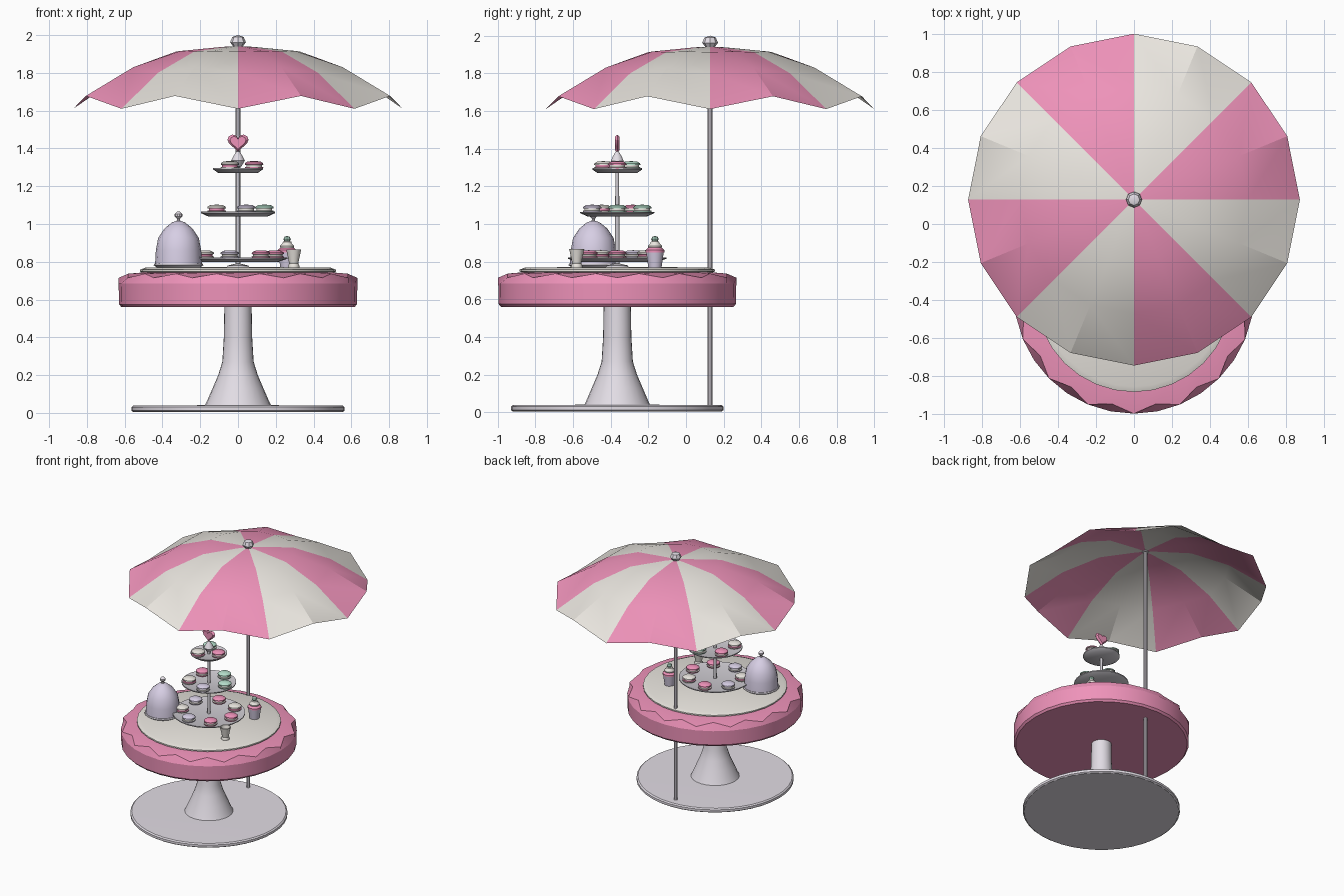
import bpy, bmesh, math
from math import sin, cos, pi, radians

if "Cube" in bpy.data.objects:
    bpy.data.objects.remove(bpy.data.objects["Cube"])

CY = -0.365   # table axis
UY = 0.128    # parasol axis


def mat(name, rgb):
    m = bpy.data.materials.new(name)
    m.diffuse_color = (*rgb, 1)
    m.use_nodes = True
    m.node_tree.nodes["Principled BSDF"].inputs["Base Color"].default_value = m.diffuse_color
    return m


PINK = mat("pink", (0.86, 0.29, 0.49))
CREAM = mat("cream", (0.82, 0.79, 0.74))
LILAC = mat("lilac", (0.68, 0.62, 0.78))
PALE = mat("pale_lilac", (0.76, 0.72, 0.78))
MINT = mat("mint", (0.48, 0.76, 0.62))
SILVER = mat("silver", (0.62, 0.60, 0.64))


def finish(name, bm, mats, smooth=35):
    bmesh.ops.remove_doubles(bm, verts=bm.verts, dist=1e-5)
    bmesh.ops.recalc_face_normals(bm, faces=bm.faces)
    me = bpy.data.meshes.new(name)
    bm.to_mesh(me)
    bm.free()
    ob = bpy.data.objects.new(name, me)
    bpy.context.collection.objects.link(ob)
    for m in mats:
        me.materials.append(m)
    if smooth:
        bpy.ops.object.select_all(action='DESELECT')
        ob.select_set(True)
        bpy.context.view_layer.objects.active = ob
        bpy.ops.object.shade_smooth_by_angle(angle=radians(smooth))
    return ob


def rings(bm, loops, colour=lambda i, j: 0):
    """Skin successive closed loops of points."""
    vs = [[bm.verts.new(p) for p in loop] for loop in loops]
    n = len(loops[0])
    for i in range(len(vs) - 1):
        for j in range(n):
            k = (j + 1) % n
            f = bm.faces.new((vs[i][j], vs[i][k], vs[i + 1][k], vs[i + 1][j]))
            f.material_index = colour(i, j)


def lathe(name, prof, x, y, m, n=24, smooth=35, bands=None):
    """Revolve (radius, z) points about a vertical axis; bands pick materials."""
    bm = bmesh.new()
    loops = [[(x + r * cos(2 * pi * j / n), y + r * sin(2 * pi * j / n), z)
              for j in range(n)] for r, z in prof]
    rings(bm, loops, lambda i, j: bands[i] if bands else 0)
    return finish(name, bm, m if isinstance(m, list) else [m], smooth)


# pedestal: base disc and flared column
lathe("base_disc", [(0, 0.005), (0.555, 0.005), (0.565, 0.012), (0.565, 0.03), (0.555, 0.038), (0, 0.042)],
      0, CY, PALE, 40)
lathe("pedestal_column", [(0, 0.04), (0.175, 0.04), (0.165, 0.06), (0.135, 0.13), (0.105, 0.2), (0.083, 0.27),
                          (0.075, 0.4), (0.072, 0.57), (0, 0.57)], 0, CY, PALE, 24)

# pink table drum with a scalloped upper rim
bm = bmesh.new()
N = 32
drum = []
for r, z, dr, dz in [(0, 0.56, 0, 0), (0.617, 0.56, 0, 0), (0.63, 0.575, 0, 0), (0.632, 0.685, 0, 0),
                     (0.632, 0.715, -0.04, 0.022), (0.52, 0.742, 0, 0), (0, 0.745, 0, 0)]:
    loop = []
    for j in range(N):
        a, s = 2 * pi * j / N, j % 2
        q = r + dr * s
        loop.append((q * cos(a), CY + q * sin(a), z + dz * s))
    drum.append(loop)
rings(bm, drum)
finish("table_drum", bm, [PINK], 25)

# cream table top
lathe("table_top", [(0, 0.74), (0.5, 0.74), (0.518, 0.748), (0.518, 0.758), (0.49, 0.769), (0, 0.773)],
      0, CY, CREAM, 32)

# parasol: pole, striped canopy with sagging rim, finial
lathe("parasol_pole", [(0, 0.03), (0.014, 0.03), (0.014, 1.94), (0, 1.94)], 0, UY, PALE, 10)
bm = bmesh.new()
canopy = []
for r, z, lift in [(0, 1.942, 0), (0.08, 1.938, 0), (0.33, 1.912, 0.004), (0.6, 1.80, 0.03), (0.872, 1.61, 0.068)]:
    canopy.append([(r * cos(pi * j / 8), UY + r * sin(pi * j / 8), z + lift * (j % 2)) for j in range(16)])
rings(bm, canopy, lambda i, j: (j // 2) % 2)
finish("parasol_canopy", bm, [PINK, CREAM], 25)
lathe("parasol_finial", [(0, 1.93), (0.022, 1.935), (0.042, 1.962), (0.03, 1.99), (0, 2.0)], 0, UY, PALE, 8)

# three-tier cake stand
lathe("stand_rod", [(0, 0.77), (0.06, 0.77), (0.055, 0.78), (0.012, 0.79), (0.01, 1.31), (0, 1.31)],
      0, CY, SILVER, 12)
lathe("stand_finial", [(0, 1.30), (0.018, 1.305), (0.036, 1.335), (0.024, 1.36), (0.008, 1.385), (0, 1.385)],
      0, CY, PALE, 10)


def plate(name, r, z):
    lathe(name, [(0, z - 0.012), (r * 0.8, z - 0.012), (r, z + 0.006), (r, z + 0.013), (r * 0.85, z + 0.003),
                 (0, z + 0.003)], 0, CY, SILVER, 24)


def macaron(name, x, y, z, m):
    lathe(name, [(0, z), (0.036, z), (0.048, z + 0.007), (0.049, z + 0.015), (0.041, z + 0.017),
                 (0.041, z + 0.026), (0.049, z + 0.028), (0.048, z + 0.036), (0.034, z + 0.045), (0, z + 0.048)],
          x * 1.0, y, [m, CREAM if m != CREAM else PINK], 12, 40, [0, 0, 0, 1, 1, 1, 0, 0, 0])


tiers = [("lower", 0.262, 0.81, 0.195, [PINK, CREAM, PINK, LILAC, CREAM, LILAC, PINK]),
         ("middle", 0.197, 1.052, 0.14, [MINT, MINT, PINK, CREAM, LILAC]),
         ("upper", 0.132, 1.283, 0.085, [PINK, MINT, CREAM])]
for name, pr, z, mr, cols in tiers:
    plate(name + "_plate", pr, z)
    for k, m in enumerate(cols):
        a = 2 * pi * k / len(cols)
        macaron(f"{name}_macaron_{k + 1}", mr * cos(a), CY + mr * sin(a), z + 0.003, m)

# heart topper: puffy outline
bm = bmesh.new()
heart = []
for y, s in [(-0.013, 0), (-0.013, 0.75), (0, 1), (0.013, 0.75), (0.013, 0)]:
    loop = []
    for j in range(20):
        t = 2 * pi * j / 20
        hx = 16 * sin(t) ** 3
        hz = 13 * cos(t) - 5 * cos(2 * t) - 2 * cos(3 * t) - cos(4 * t)
        loop.append((s * hx * 0.0035, CY + y, 1.434 + s * hz * 0.0033))
    heart.append(loop)
rings(bm, heart)
finish("heart_topper", bm, [PINK], 30)

# domed cloche on its dish
lathe("cloche_dish", [(0, 0.77), (0.115, 0.77), (0.132, 0.782), (0.128, 0.79), (0, 0.79)], -0.315, -0.492, PALE, 20)
lathe("cloche_dome", [(0, 0.787), (0.124, 0.787), (0.12, 0.86), (0.108, 0.925), (0.075, 0.975), (0.035, 1.008),
                      (0, 1.02)], -0.315, -0.492, LILAC, 16)
lathe("cloche_knob", [(0, 1.01), (0.01, 1.015), (0.008, 1.027), (0.02, 1.04), (0.02, 1.052), (0.01, 1.064),
                      (0, 1.067)], -0.315, -0.492, PALE, 10)

# small cream cup
lathe("cup", [(0, 0.77), (0.03, 0.77), (0.03, 0.778), (0.024, 0.79), (0.03, 0.82), (0.04, 0.866), (0.034, 0.866),
              (0.026, 0.83), (0, 0.825)], 0.295, -0.58, CREAM, 12)

# cupcake: wrapper, piled frosting, cherry
X, Y = 0.26, -0.165
lathe("cupcake_wrapper", [(0, 0.77), (0.036, 0.77), (0.048, 0.85), (0, 0.85)], X, Y, LILAC, 14)
lathe("cupcake_frosting", [(0, 0.845), (0.05, 0.85), (0.05, 0.862), (0.036, 0.874), (0.038, 0.884), (0.024, 0.898),
                           (0.022, 0.906), (0, 0.915)], X, Y, [PINK, CREAM], 12, 40, [0, 0, 0, 1, 1, 1, 1])
lathe("cupcake_cherry", [(0, 0.903), (0.014, 0.908), (0.02, 0.92), (0.014, 0.932), (0, 0.937)], X, Y, MINT, 8)
